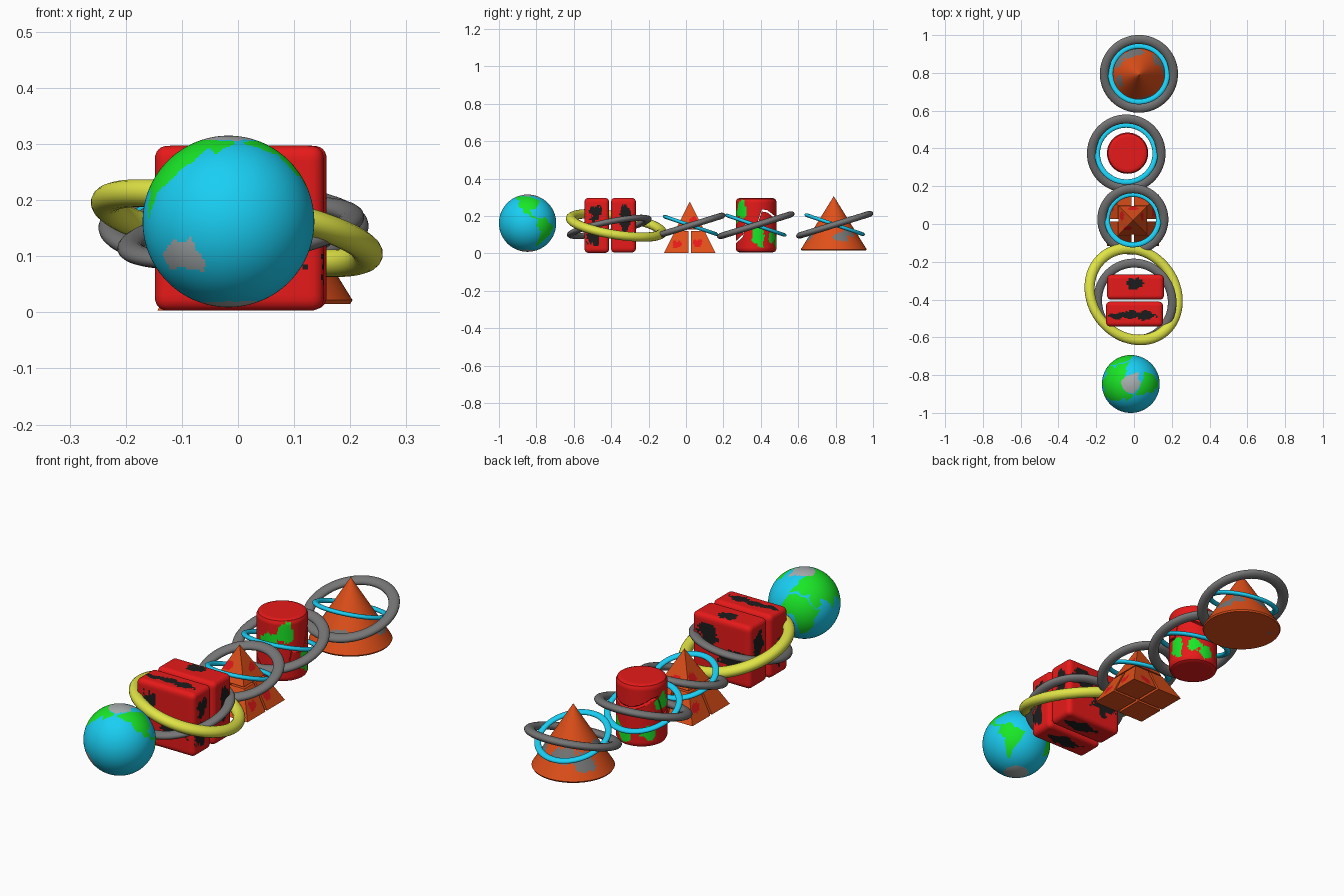
import bpy, bmesh, math
from mathutils import Vector, Matrix, noise

if "Cube" in bpy.data.objects:
    bpy.data.objects.remove(bpy.data.objects["Cube"])


def material(name, rgb):
    m = bpy.data.materials.new(name)
    m.diffuse_color = (*rgb, 1)
    m.use_nodes = True
    m.node_tree.nodes["Principled BSDF"].inputs["Base Color"].default_value = m.diffuse_color
    return m


RED = material("red", (0.8, 0.01, 0.01))
BLACK = material("black", (0.012, 0.012, 0.012))
ORANGE = material("orange", (0.75, 0.08, 0.01))
CYAN = material("cyan", (0.01, 0.62, 0.9))
GREEN = material("green", (0.01, 0.8, 0.02))
YELLOW = material("yellow", (0.75, 0.78, 0.06))
GREY = material("grey", (0.18, 0.18, 0.18))
ICE = material("ice", (0.4, 0.43, 0.43))


def finish(name, bm, mats, loc=(0, 0, 0), angle=35):
    bmesh.ops.recalc_face_normals(bm, faces=bm.faces)
    me = bpy.data.meshes.new(name)
    bm.to_mesh(me)
    bm.free()
    ob = bpy.data.objects.new(name, me)
    bpy.context.collection.objects.link(ob)
    ob.location = loc
    for m in mats:
        me.materials.append(m)
    bpy.ops.object.select_all(action='DESELECT')
    ob.select_set(True)
    bpy.context.view_layer.objects.active = ob
    bpy.ops.object.shade_smooth_by_angle(angle=math.radians(angle))
    return ob


def paint(ob, spots):
    """Ragged patches in material slot 1: (centre, radii) in world space."""
    for p in ob.data.polygons:
        c = p.center + ob.location
        wob = 1 + 0.55 * noise.noise(c * 28) + 0.3 * noise.noise(c * 75)
        for q, r in spots:
            if sum(((c[i] - q[i]) / r[i]) ** 2 for i in range(3)) < wob * wob:
                p.material_index = 1


def lathe(name, profile, mats, loc, step=0.007, segs=112):
    bm = bmesh.new()
    pts = []
    for (r0, z0), (r1, z1) in zip(profile, profile[1:]):
        n = max(1, round(math.hypot(r1 - r0, z1 - z0) / step))
        pts += [(r0 + (r1 - r0) * i / n, z0 + (z1 - z0) * i / n) for i in range(n)]
    pts.append(profile[-1])
    vs = [bm.verts.new((r, 0, z)) for r, z in pts]
    es = [bm.edges.new(e) for e in zip(vs, vs[1:])]
    bmesh.ops.spin(bm, geom=vs + es, cent=(0, 0, 0), axis=(0, 0, 1),
                   angle=2 * math.pi, steps=segs)
    bmesh.ops.remove_doubles(bm, verts=bm.verts, dist=1e-5)
    return finish(name, bm, mats, loc)


def block(name, shape, mats, cuts):
    """Dense cube whose 0..1 coordinates are moved by shape()."""
    bm = bmesh.new()
    bmesh.ops.create_cube(bm, size=1)
    bmesh.ops.subdivide_edges(bm, edges=bm.edges, cuts=cuts, use_grid_fill=True)
    for v in bm.verts:
        v.co = shape(v.co + Vector((0.5, 0.5, 0.5)))
    return finish(name, bm, mats)


def ring(name, mat, loc, outer, tube, slope, squash=(1, 1.04, 0.7), turn=0):
    bpy.ops.mesh.primitive_torus_add(major_segments=96, minor_segments=16,
                                     major_radius=outer - tube, minor_radius=tube)
    ob = bpy.context.object
    ob.name = name
    tilt = Vector((0, 0, 1)).rotation_difference(Vector((-slope[0], -slope[1], 1)))
    ob.matrix_world = (Matrix.Translation(loc) @ tilt.to_matrix().to_4x4()
                       @ Matrix.Rotation(turn, 4, 'Z') @ Matrix.Diagonal((*squash, 1)))
    ob.data.materials.append(mat)
    bpy.ops.object.shade_smooth()


# Globe
R = 0.153
LAND = [
    [(-168, 66), (-130, 70), (-95, 71), (-80, 63), (-56, 52), (-68, 44), (-81, 30),
     (-97, 27), (-88, 16), (-78, 8), (-84, 9), (-106, 21), (-123, 38), (-126, 50), (-150, 59)],
    [(-78, 9), (-62, 10), (-50, 0), (-35, -7), (-40, -21), (-57, -37), (-68, -54),
     (-74, -48), (-71, -18), (-81, -5)],
    [(-16, 15), (-6, 35), (11, 37), (32, 31), (43, 11), (51, 11), (40, -5), (40, -16),
     (32, -28), (19, -35), (12, -16), (9, 4), (-8, 5)],
    [(-9, 37), (-1, 48), (8, 55), (6, 62), (25, 71), (70, 73), (110, 75), (179, 69),
     (178, 63), (163, 59), (156, 52), (142, 59), (135, 44), (127, 38), (121, 30),
     (108, 19), (104, 2), (98, 16), (88, 22), (77, 8), (68, 24), (50, 28), (57, 20),
     (44, 13), (35, 30), (36, 37), (22, 37), (12, 44)],
]
AUSTRAL = [(114, -22), (130, -12), (136, -15), (142, -11), (153, -27), (149, -37),
           (138, -34), (129, -32), (115, -34)]
GREENLAND = [(-70, 77), (-52, 65), (-44, 60), (-24, 70), (-20, 78)]


def inside(x, y, poly):
    hit = False
    for (x0, y0), (x1, y1) in zip(poly, poly[1:] + poly[:1]):
        if (y0 > y) != (y1 > y) and x < (x1 - x0) * (y - y0) / (y1 - y0) + x0:
            hit = not hit
    return hit


arc = [(R * math.cos(math.radians(a)), R * math.sin(math.radians(a))) for a in range(-90, 91, 2)]
arc[0], arc[-1] = (0, -R), (0, R)
globe = lathe("globe", arc, [CYAN, GREEN, ICE], (-0.017, -0.847, 0.162), 0.01, 180)
for p in globe.data.polygons:
    c = p.center
    wob = noise.noise(c * 45) * 3
    lat = math.degrees(math.asin(max(-1, min(1, c.z / c.length)))) + wob
    lon = (math.degrees(math.atan2(c.y, c.x)) + 260 + wob + 180) % 360 - 180
    if any(inside(lon, lat, k) for k in LAND):
        p.material_index = 1
    if lat > 72 or lat < -69 or inside(lon, lat, AUSTRAL) or inside(lon, lat, GREENLAND):
        p.material_index = 2


# Rounded cube split into two halves
def rounded(lo, hi, r=0.022):
    lo, hi = Vector(lo), Vector(hi)

    def shape(t):
        p = Vector([lo[i] + (hi[i] - lo[i]) * t[i] for i in range(3)])
        c = Vector([min(max(p[i], lo[i] + r), hi[i] - r) for i in range(3)])
        return c + (p - c).normalized() * r if (p - c).length > 1e-9 else p
    return shape


cube_spots = [
    ((0.01, -0.315, 0.3), (0.05, 0.03, 0.03)), ((0, -0.485, 0.3), (0.11, 0.025, 0.02)),
    ((0.155, -0.485, 0.22), (0.02, 0.035, 0.04)), ((0.155, -0.5, 0.09), (0.02, 0.035, 0.05)),
    ((0.155, -0.32, 0.18), (0.02, 0.03, 0.07)), ((-0.09, -0.54, 0.2), (0.04, 0.02, 0.07)),
    ((0.06, -0.54, 0.11), (0.07, 0.02, 0.04)), ((-0.145, -0.33, 0.2), (0.02, 0.035, 0.06)),
    ((-0.145, -0.48, 0.12), (0.02, 0.04, 0.06)), ((0.07, -0.27, 0.22), (0.05, 0.02, 0.05)),
    ((-0.05, -0.27, 0.12), (0.07, 0.02, 0.05)), ((0, -0.48, 0), (0.08, 0.035, 0.02)),
    ((0.03, -0.33, 0), (0.08, 0.035, 0.02))]
paint(block("cube_front_half", rounded((-0.148, -0.543, 0.003), (0.153, -0.411, 0.297)),
            [RED, BLACK], 31), cube_spots)
paint(block("cube_back_half", rounded((-0.142, -0.401, 0.005), (0.158, -0.268, 0.297)),
            [RED, BLACK], 31), cube_spots)
ring("cube_yellow_ring", YELLOW, (-0.002, -0.372, 0.15), 0.283, 0.029, (-0.22, -0.18),
     (1, 0.9, 0.85), math.radians(127))
ring("cube_grey_ring", GREY, (0.005, -0.41, 0.142), 0.222, 0.023, (0.14, 0.2))


# Pyramid split into a tip and four base pieces
PX, PY = -0.006, 0.02
PYR_SPOTS = [((PX + sx * a, PY + sy * b, z), (0.025, 0.025, 0.022))
             for sx, sy, a, b, z in [(1, -1, 0.12, 0.07, 0.05), (1, 1, 0.12, 0.045, 0.06),
                                     (-1, 1, 0.11, 0.07, 0.06), (-1, -1, 0.07, 0.11, 0.06),
                                     (1, -1, 0.05, 0.12, 0.05), (1, 1, 0.05, 0.12, 0.04),
                                     (1, 1, 0.05, 0.02, 0.18), (-1, -1, 0.03, 0.05, 0.19),
                                     (-1, 1, 0.05, 0.02, 0.16), (1, 1, 0.0, 0.06, 0.15)]]


def half(z):
    return 0.139 * (1 - z / 0.277)


def tip(t):
    z = 0.127 + 0.148 * t.z
    return Vector((PX + half(z) * (2 * t.x - 1), PY + half(z) * (2 * t.y - 1), z))


paint(block("pyramid_tip", tip, [ORANGE, RED], 19), PYR_SPOTS)
for sx in (-1, 1):
    for sy in (-1, 1):
        def quarter(t):
            z, g = 0.003 + 0.117 * t.z, 0.006
            w = half(z) - g
            return Vector((PX + sx * (g + w * t.x), PY + sy * (g + w * t.y), z))
        paint(block("pyramid_base_piece", quarter, [ORANGE, RED], 17), PYR_SPOTS)

# Cylinder with a jagged crack
CX, CY = -0.034, 0.375
cyl = lathe("cylinder", [(0, 0.006), (0.09, 0.006), (0.103, 0.011), (0.109, 0.024),
                         (0.109, 0.278), (0.103, 0.291), (0.09, 0.296), (0, 0.296)],
            [RED, GREEN], (CX, CY, 0))
paint(cyl, [((0.04, 0.30, 0.23), (0.05, 0.035, 0.045)), ((0.075, 0.385, 0.085), (0.04, 0.035, 0.05)),
            ((0.03, 0.465, 0.09), (0.04, 0.03, 0.03)), ((-0.02, 0.485, 0.06), (0.03, 0.03, 0.03)),
            ((-0.03, 0.265, 0.2), (0.04, 0.03, 0.04)), ((-0.14, 0.38, 0.2), (0.03, 0.04, 0.04)),
            ((-0.12, 0.44, 0.07), (0.03, 0.03, 0.03))])
crack = [(0.25, 0.045), (0.305, 0.095), (0.315, 0.15), (0.375, 0.14), (0.405, 0.23), (0.435, 0.225), (0.5, 0.175)]
bm = bmesh.new()
rows = [[bm.verts.new((x, y, z + d)) for x, d in
         ((-0.3, -0.006), (0.25, -0.006), (0.25, 0.006), (-0.3, 0.006))] for y, z in crack]
for a, b in zip(rows, rows[1:]):
    for i in range(4):
        j = (i + 1) % 4
        bm.faces.new((a[i], a[j], b[j], b[i]))
bm.faces.new(rows[0])
bm.faces.new(rows[-1])
cutter = finish("crack_cutter", bm, [])
cutter.hide_render = True
cutter.display_type = 'WIRE'
mod = cyl.modifiers.new("crack", 'BOOLEAN')
mod.operation, mod.object, mod.solver = 'DIFFERENCE', cutter, 'EXACT'

# Cone
cone = lathe("cone", [(0, 0.015), (0.172, 0.015), (0.176, 0.022), (0, 0.306)],
             [ORANGE, GREY], (0.028, 0.79, 0))
paint(cone, [((0.15, 0.835, 0.09), (0.04, 0.04, 0.028)), ((0, 0.905, 0.11), (0.05, 0.03, 0.04)),
             ((0.115, 0.865, 0.11), (0.03, 0.03, 0.03)), ((-0.075, 0.755, 0.13), (0.03, 0.04, 0.03)),
             ((-0.08, 0.86, 0.08), (0.04, 0.04, 0.05)), ((0.06, 0.66, 0.09), (0.04, 0.03, 0.03))])

# Crossed ring pairs around pyramid, cylinder and cone
for part, loc, grey, cyan in [("pyramid", (-0.006, 0.024, 0.15), 0.188, 0.15),
                              ("cylinder", (-0.041, 0.373, 0.151), 0.208, 0.167),
                              ("cone", (0.026, 0.795, 0.154), 0.207, 0.164)]:
    ring(part + "_grey_ring", GREY, loc, grey, 0.024, (0, 0.31))
    ring(part + "_cyan_ring", CYAN, loc, cyan, 0.014, (0, -0.34))
